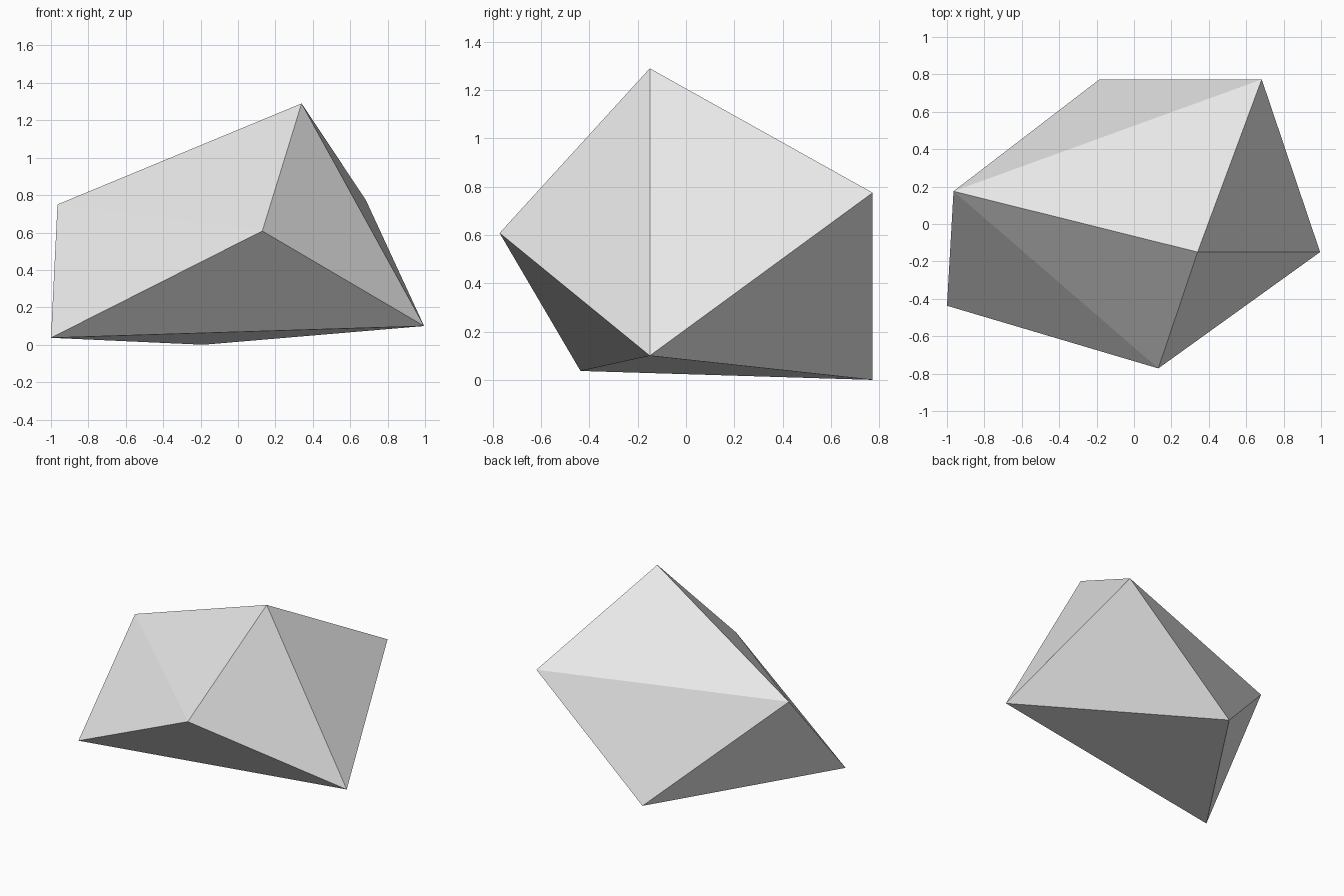
import bpy
import bmesh

cube = bpy.data.objects.get("Cube")
if cube:
    bpy.data.objects.remove(cube, do_unlink=True)

# Plain stone colour
stone = bpy.data.materials.new("pale_grey_stone")
stone.use_nodes = True
grey = (0.8, 0.8, 0.8, 1.0)
stone.diffuse_color = grey
for node in stone.node_tree.nodes:
    if node.type == "BSDF_PRINCIPLED":
        node.inputs["Base Color"].default_value = grey

# Corners of the faceted rock, wrapped in a convex hull
peak = (0.34, -0.15, 1.29)
right_shoulder = (-0.965, 0.175, 0.75)
right_foot = (-1.0, -0.437, 0.037)
front_nose = (0.13, -0.772, 0.608)
left_foot = (0.995, -0.15, 0.10)
back_shoulder = (0.683, 0.773, 0.775)
back_foot = (-0.185, 0.773, 0.0)
corners = (peak, right_shoulder, right_foot, front_nose,
           left_foot, back_shoulder, back_foot)

bm = bmesh.new()
for corner in corners:
    bm.verts.new(corner)
bmesh.ops.convex_hull(bm, input=bm.verts[:])
bmesh.ops.recalc_face_normals(bm, faces=bm.faces[:])
for face in bm.faces:
    face.smooth = False

mesh = bpy.data.meshes.new("rock")
bm.to_mesh(mesh)
bm.free()
mesh.materials.append(stone)
rock = bpy.data.objects.new("rock", mesh)
bpy.context.collection.objects.link(rock)
